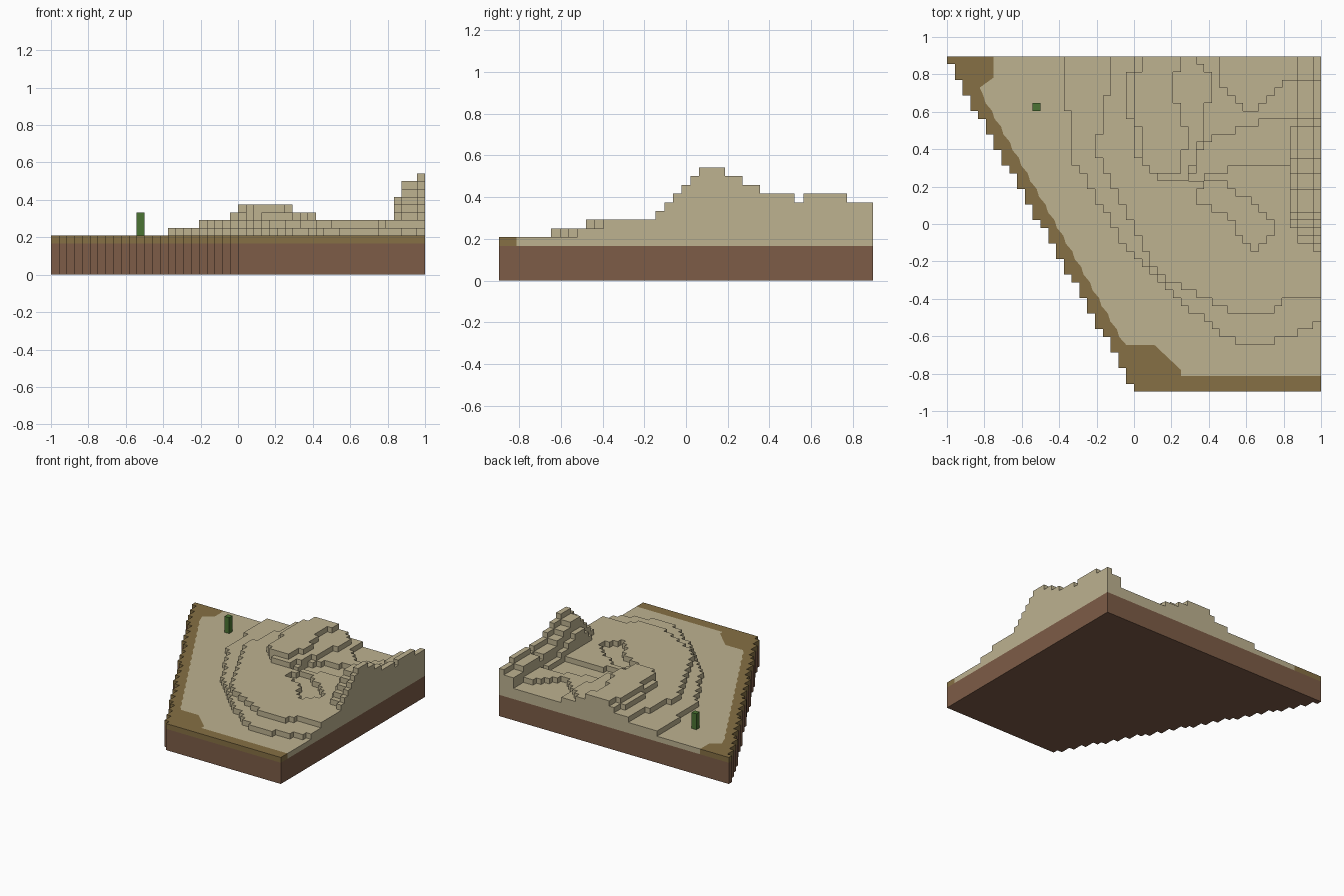
import bpy, bmesh

cube = bpy.data.objects.get("Cube")
if cube:
    bpy.data.objects.remove(cube, do_unlink=True)

# Block grid: columns run from the right edge, rows run from the back edge
COLS, ROWS = 48, 43
SIZE = 2 / COLS
GROUND = 5


def place(col, row, level):
    return ((col - COLS / 2) * SIZE, (ROWS / 2 - row) * SIZE, level * SIZE)


def material(name, red, green, blue):
    mat = bpy.data.materials.new(name)
    mat.use_nodes = True
    mat.diffuse_color = (red, green, blue, 1)
    bsdf = mat.node_tree.nodes["Principled BSDF"]
    bsdf.inputs["Base Color"].default_value = mat.diffuse_color
    bsdf.inputs["Roughness"].default_value = 1
    return mat


sand = material("pale sand", 0.51, 0.445, 0.28)
shore = material("dry brown shore", 0.238, 0.162, 0.058)
dirt = material("red brown dirt", 0.205, 0.107, 0.063)
green = material("cactus green", 0.07, 0.175, 0.033)


def finish(name, bm, mat):
    bmesh.ops.recalc_face_normals(bm, faces=bm.faces)
    mesh = bpy.data.meshes.new(name)
    bm.to_mesh(mesh)
    bm.free()
    mesh.materials.append(mat)
    obj = bpy.data.objects.new(name, mesh)
    bpy.context.collection.objects.link(obj)


def prism(name, outline, low, high, mat):
    bm = bmesh.new()
    face = bm.faces.new([bm.verts.new(place(*point, low)) for point in outline])
    new = bmesh.ops.extrude_face_region(bm, geom=[face])["geom"]
    tops = [v for v in new if isinstance(v, bmesh.types.BMVert)]
    bmesh.ops.translate(bm, verts=tops, vec=(0, 0, (high - low) * SIZE))
    bmesh.ops.triangulate(bm, faces=[f for f in bm.faces if len(f.verts) > 4])
    finish(name, bm, mat)


# Stepped diagonal coast
def coast(row):
    return round(row * 4 / 7)


steps = []
for row in range(ROWS):
    for corner in ((coast(row), row), (coast(row), row + 1)):
        if corner not in steps:
            steps.append(corner)

# Inner edge of the shore: back bay, wavy diagonal, front bay
inner = [(6, 0), (6, 2.7), (4.2, 4)]
for row in range(5, 36, 2):
    edge = row * 4 / 7 + 1.8
    inner += [(edge, row), (edge + 0.3, row + 1)]
inner += [(23, 37), (26.6, 37), (30, 40.2), (30, 41), (COLS, 41)]

back_corner, front_corner = (COLS, 0), (COLS, ROWS)
prism("dirt_base", steps + [front_corner, back_corner], 0, 4, dirt)
prism("shore_layer", steps + [front_corner] + inner[::-1], 4, GROUND, shore)
prism("sand_layer", inner + [back_corner], 4, GROUND, sand)

# Dune heights, one level for each block
heights = {(col, row): GROUND for row in range(ROWS)
           for col in range(coast(row), COLS)}


def inside(x, y, outline):
    hit = False
    for (ax, ay), (bx, by) in zip(outline, outline[1:] + outline[:1]):
        if (ay > y) != (by > y) and x < ax + (y - ay) * (bx - ax) / (by - ay):
            hit = not hit
    return hit


def contour(level, *outline):
    for col, row in heights:
        if inside(col + 0.5, row + 0.5, outline):
            heights[col, row] = level


# Low terrace and main plateau
contour(6, (15, 0), (16, 13), (24, 26), (36, 36.4), (41, 37), (47, 34.6),
        (COLS, 34), back_corner)
contour(7, (21.6, 0), (19, 12), (27, 28), (37, 33), (42, 33), (43, 31),
        (COLS, 31), back_corner)

# Hollows: back valley, middle valley, front pit
contour(6, (35, 0), (35, 3.5), (38, 7), (40, 7), (43, 3), (45, 3), (45, 0))
contour(6, (33, 11), (41, 8), (45, 8), (45, 14), (38, 14), (31, 16))
contour(6, (33, 16), (36, 16.5), (43, 22), (39, 25), (36, 20), (32, 19))

# Flat-topped hill
contour(8, (24, 0), (23, 4), (24, 12), (27, 16), (31, 16), (33, 10), (34, 3),
        (32, 0))
contour(9, (25, 0), (24, 4), (25, 13), (27, 15), (30, 15), (31, 10), (29, 5),
        (30, 0))

# Steep ridge at the left side, tallest in the middle
for row in range(25):
    crest = 13 - max(0, (18 - row) // 2, row - 19)
    if row < 13:
        crest = 10 if 2 < row != 8 else 9
    for inset, drop in enumerate((0, 1, 1, 3)):
        cell = (COLS - 1 - inset, row)
        heights[cell] = max(heights[cell], crest - drop)

# Dune blocks: tops, and walls wherever the neighbour is lower
bm = bmesh.new()


def quad(*points):
    bm.faces.new([bm.verts.new(place(*point)) for point in points])


for (c, r), h in heights.items():
    if h == GROUND:
        continue
    ring = [(c, r), (c, r + 1), (c + 1, r + 1), (c + 1, r)]
    quad(*[(*p, h) for p in ring])
    sides = [(c - 1, r), (c, r + 1), (c + 1, r), (c, r - 1)]
    for a, b, side in zip(ring, ring[1:] + ring[:1], sides):
        for low in range(heights.get(side, GROUND), h):
            quad((*a, low), (*b, low), (*b, low + 1), (*a, low + 1))
bmesh.ops.remove_doubles(bm, verts=bm.verts, dist=SIZE / 100)
finish("stepped_dunes", bm, sand)

# Cactus column
prism("cactus", [(11, 6), (11, 7), (12, 7), (12, 6)], GROUND, 8, green)
